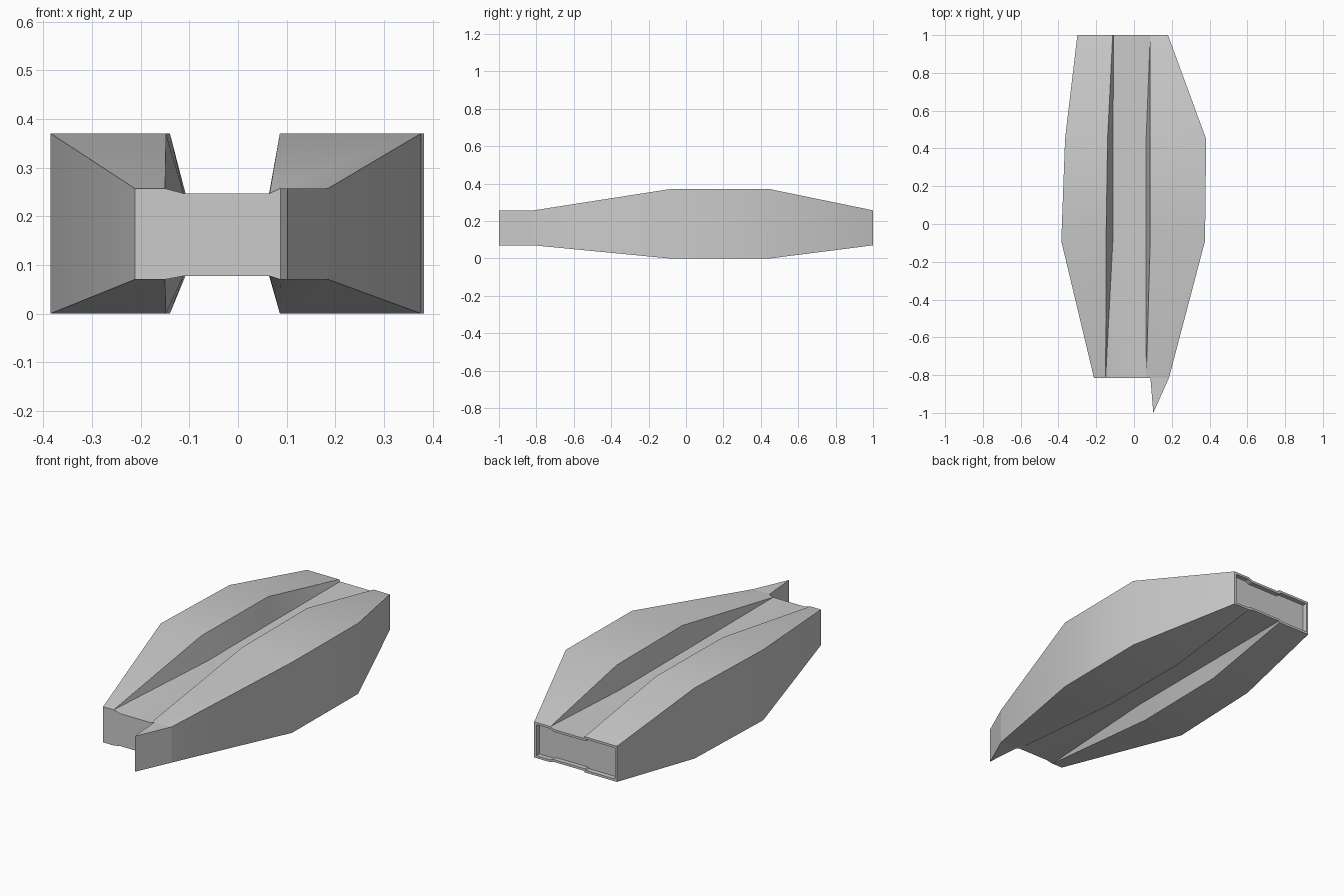
import bpy, bmesh, math

cube = bpy.data.objects.get("Cube")
if cube:
    bpy.data.objects.remove(cube, do_unlink=True)

grey = bpy.data.materials.new("light grey")
grey.use_nodes = True
colour = (0.6, 0.6, 0.6, 1)
grey.diffuse_color = colour
grey.node_tree.nodes["Principled BSDF"].inputs["Base Color"].default_value = colour


def finish(name, bm):
    bmesh.ops.recalc_face_normals(bm, faces=bm.faces)
    mesh = bpy.data.meshes.new(name)
    bm.to_mesh(mesh)
    bm.free()
    mesh.materials.append(grey)
    obj = bpy.data.objects.new(name, mesh)
    bpy.context.collection.objects.link(obj)
    bpy.ops.object.select_all(action='DESELECT')
    obj.select_set(True)
    bpy.context.view_layer.objects.active = obj
    bpy.ops.object.shade_smooth_by_angle(angle=math.radians(25))


END_LOW, END_HIGH = 0.07, 0.257
BAR_LOW, BAR_HIGH = 0.077, 0.247

# Stations: y, low z, high z, then x of outer, ridge and foot on each side
stations = [
    (-0.815, END_LOW, END_HIGH, (-0.212, -0.15, -0.112, 0.065, 0.087, 0.185)),
    (-0.09, 0, 0.37, (-0.385, -0.148, -0.112, 0.064, 0.086, 0.376)),
    (0.45, 0, 0.37, (-0.365, -0.14, -0.111, 0.064, 0.086, 0.382)),
    (1, END_LOW, END_HIGH, (-0.3, -0.113, -0.108, 0.066, 0.086, 0.18)),
]

# Hull: two swelling pods with a flat bar between them, above and below
bm = bmesh.new()
rings = []
for y, low, high, xs in stations:
    tops = (high, high, BAR_HIGH, BAR_HIGH, high, high)
    bottoms = (low, low, BAR_LOW, BAR_LOW, low, low)
    ring = [bm.verts.new((x, y, z)) for x, z in zip(xs, tops)]
    ring += [bm.verts.new((x, y, z)) for x, z in reversed(list(zip(xs, bottoms)))]
    rings.append(ring)

for a, b in zip(rings, rings[1:]):
    for i in range(12):
        j = (i + 1) % 12
        if i in (1, 7, 3, 9):
            # Groove walls fold from front ridge to rear foot, or the reverse
            if i in (1, 3):
                bm.faces.new((a[i], b[j], a[j]))
                bm.faces.new((a[i], b[i], b[j]))
            else:
                bm.faces.new((a[i], b[i], a[j]))
                bm.faces.new((a[j], b[i], b[j]))
        else:
            bm.faces.new((a[i], a[j], b[j], b[i]))
bm.faces.new(rings[0])
rear = bm.faces.new(rings[-1])
bmesh.ops.recalc_face_normals(bm, faces=bm.faces)

# Recessed rear panel
bmesh.ops.inset_region(bm, faces=[rear], thickness=0.012, use_even_offset=True)
panel = bmesh.ops.extrude_face_region(bm, geom=[rear])
bmesh.ops.translate(bm, vec=(0, -0.025, 0),
                    verts=[g for g in panel["geom"] if isinstance(g, bmesh.types.BMVert)])
if rear.is_valid:
    bmesh.ops.delete(bm, geom=[rear], context='FACES_ONLY')
finish("hull", bm)

# Pointed front prong on the left pod
bm = bmesh.new()
plan = [(0.087, -0.815), (0.102, -1), (0.185, -0.815)]
low = [bm.verts.new((x, y, END_LOW)) for x, y in plan]
high = [bm.verts.new((x, y, END_HIGH)) for x, y in plan]
bm.faces.new(low)
bm.faces.new(high)
for i in range(2):
    bm.faces.new((low[i], low[i + 1], high[i + 1], high[i]))
finish("front_prong", bm)
